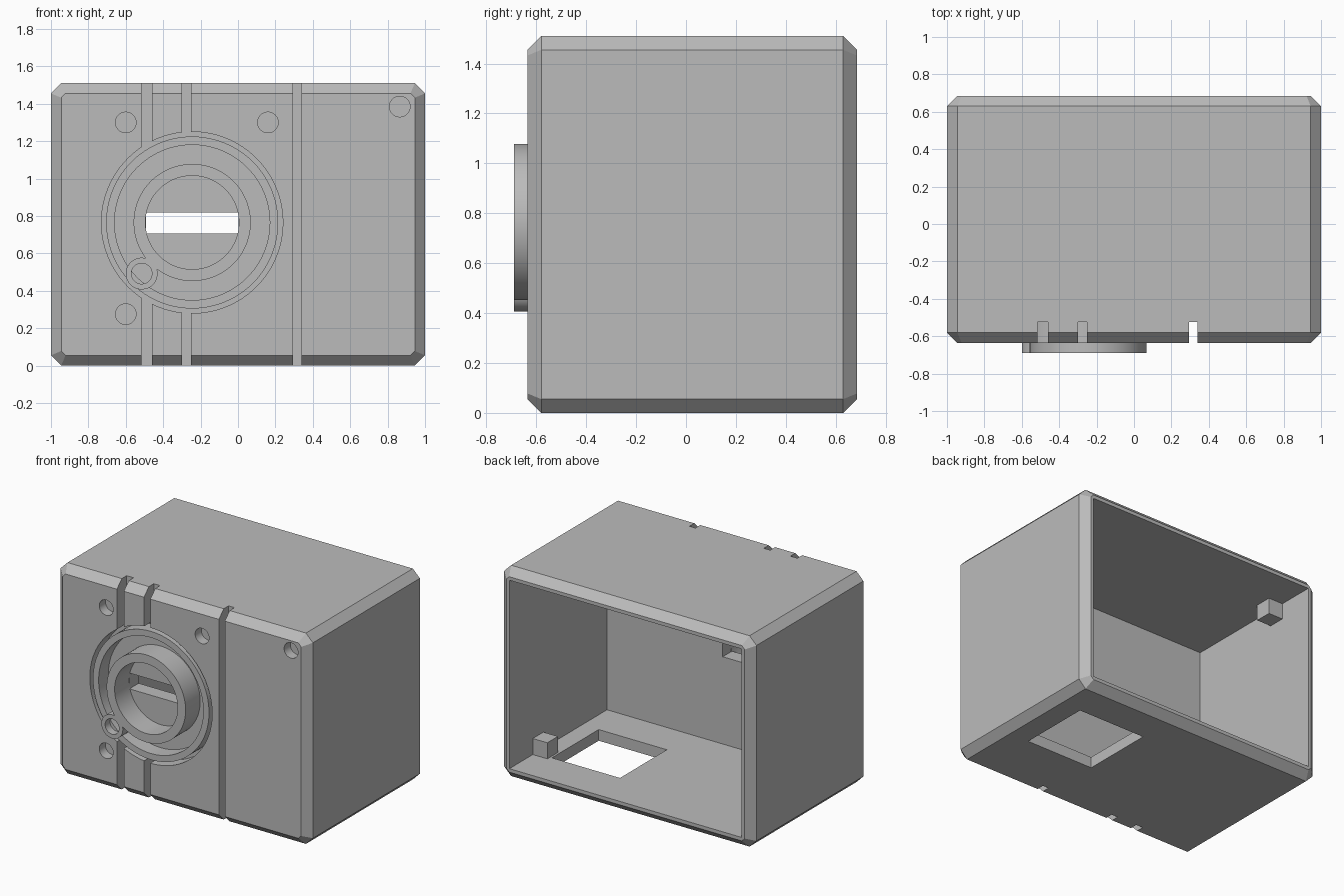
import bpy, bmesh
from math import cos, sin, tau

if "Cube" in bpy.data.objects:
    bpy.data.objects.remove(bpy.data.objects["Cube"])

grey = bpy.data.materials.new("matte grey")
grey.use_nodes = True
COLOR = (0.5, 0.5, 0.5, 1)
grey.diffuse_color = COLOR
grey.node_tree.nodes["Principled BSDF"].inputs["Base Color"].default_value = COLOR

FRONT, BACK, TOP = -0.635, 0.685, 1.51
LIP, FLOOR = -0.69, -0.525          # ring front and recess floor
CHAMFER, WALL, INNER = 0.055, 0.08, -0.42
CX, CZ = -0.245, 0.765              # centre of the round mount


def finish(name, bm):
    bmesh.ops.recalc_face_normals(bm, faces=bm.faces)
    mesh = bpy.data.meshes.new(name)
    bm.to_mesh(mesh)
    bm.free()
    mesh.materials.append(grey)
    obj = bpy.data.objects.new(name, mesh)
    bpy.context.collection.objects.link(obj)
    return obj


def loft(name, rings, closed=False):
    """Skin equal-length rings of points; closed joins the last to the first."""
    bm = bmesh.new()
    rows = [[bm.verts.new(p) for p in ring] for ring in rings]
    n = len(rows[0])
    pairs = list(zip(rows, rows[1:]))
    if closed:
        pairs.append((rows[-1], rows[0]))
    else:
        bm.faces.new(rows[0])
        bm.faces.new(rows[-1])
    for a, b in pairs:
        for i in range(n):
            j = (i + 1) % n
            bm.faces.new((a[i], a[j], b[j], b[i]))
    return finish(name, bm)


def circle(x, z, r, y, n=96):
    return [(x + r * cos(tau * i / n), y, z + r * sin(tau * i / n)) for i in range(n)]


def cylinder(name, x, z, r, y0, y1):
    return loft(name, [circle(x, z, r, y0), circle(x, z, r, y1)])


def tube(name, x, z, r_in, r_out, y0, y1):
    obj = loft(name, [circle(x, z, r, y) for r, y in
                      ((r_in, y0), (r_out, y0), (r_out, y1), (r_in, y1))], True)
    smooth(obj)
    return obj


def box(name, x0, x1, y0, y1, z0, z1):
    return loft(name, [[(x0, y, z0), (x1, y, z0), (x1, y, z1), (x0, y, z1)]
                       for y in (y0, y1)])


def select(obj):
    bpy.ops.object.select_all(action="DESELECT")
    obj.select_set(True)
    bpy.context.view_layer.objects.active = obj


def smooth(obj):
    select(obj)
    bpy.ops.object.shade_smooth_by_angle(angle=0.5)


def cut(target, cutter):
    cutter.hide_render = True
    mod = target.modifiers.new("cut", "BOOLEAN")
    mod.operation, mod.solver, mod.object = "DIFFERENCE", "EXACT", cutter
    select(target)
    bpy.ops.object.modifier_apply(modifier=mod.name)
    bpy.data.objects.remove(cutter)


def outline(y, inset):
    """Rectangle with cut corners, moved inward by inset."""
    w, h = 1 - inset, TOP / 2 - inset
    c = CHAMFER - inset * 0.586
    corner = [(w, h - c), (w - c, h)]
    quads = [(1, 1, 1), (-1, 1, -1), (-1, -1, 1), (1, -1, -1)]
    return [(sx * x, y, TOP / 2 + sz * z) for sx, sz, step in quads
            for x, z in corner[::step]]


# Chamfered case, open at the back
case = loft("case", [outline(FRONT, CHAMFER), outline(FRONT + CHAMFER, 0),
                     outline(BACK - CHAMFER, 0), outline(BACK, CHAMFER)])
cut(case, box("cavity", WALL - 1, 1 - WALL, INNER, 1, WALL, TOP - WALL))
cut(case, box("floor_opening", 0.25, 0.79, -0.14, 0.39, -0.1, 0.2))

# Round recess and vertical grooves on the front
cut(case, cylinder("recess", CX, CZ, 0.485, -0.8, FLOOR))
for x0, x1 in ((-0.515, -0.46), (-0.3, -0.25), (0.293, 0.34)):
    cut(case, box("groove", x0, x1, -0.8, FLOOR, -0.1, TOP + 0.1))

# Blind screw holes and the through slot
for x, z in ((-0.6, 1.3), (0.16, 1.3), (-0.6, 0.275), (0.865, 1.385)):
    cut(case, cylinder("screw_hole", x, z, 0.055, -0.8, FRONT + 0.07))
cut(case, box("slot", CX - 0.248, CX + 0.248, -0.8, INNER + 0.1, 0.705, 0.818))
smooth(case)

# Mount rings and the small pin socket
SEAT = FLOOR + 0.01
tube("guide_ring", CX, CZ, 0.415, 0.46, FRONT, SEAT)
tube("mount_ring", CX, CZ, 0.25, 0.313, LIP, SEAT)
tube("pin_socket", -0.515, 0.492, 0.055, 0.085, LIP, SEAT)

# Catch blocks in two opposite inner corners
S = 0.115
box("lower_catch", 1 - WALL - S, 1 - WALL + 0.01, 0.3, 0.42, WALL - 0.01, WALL + S)
box("upper_catch", WALL - 1.01, WALL - 1 + S, 0.3, 0.42, TOP - WALL - S, TOP - WALL + 0.01)
